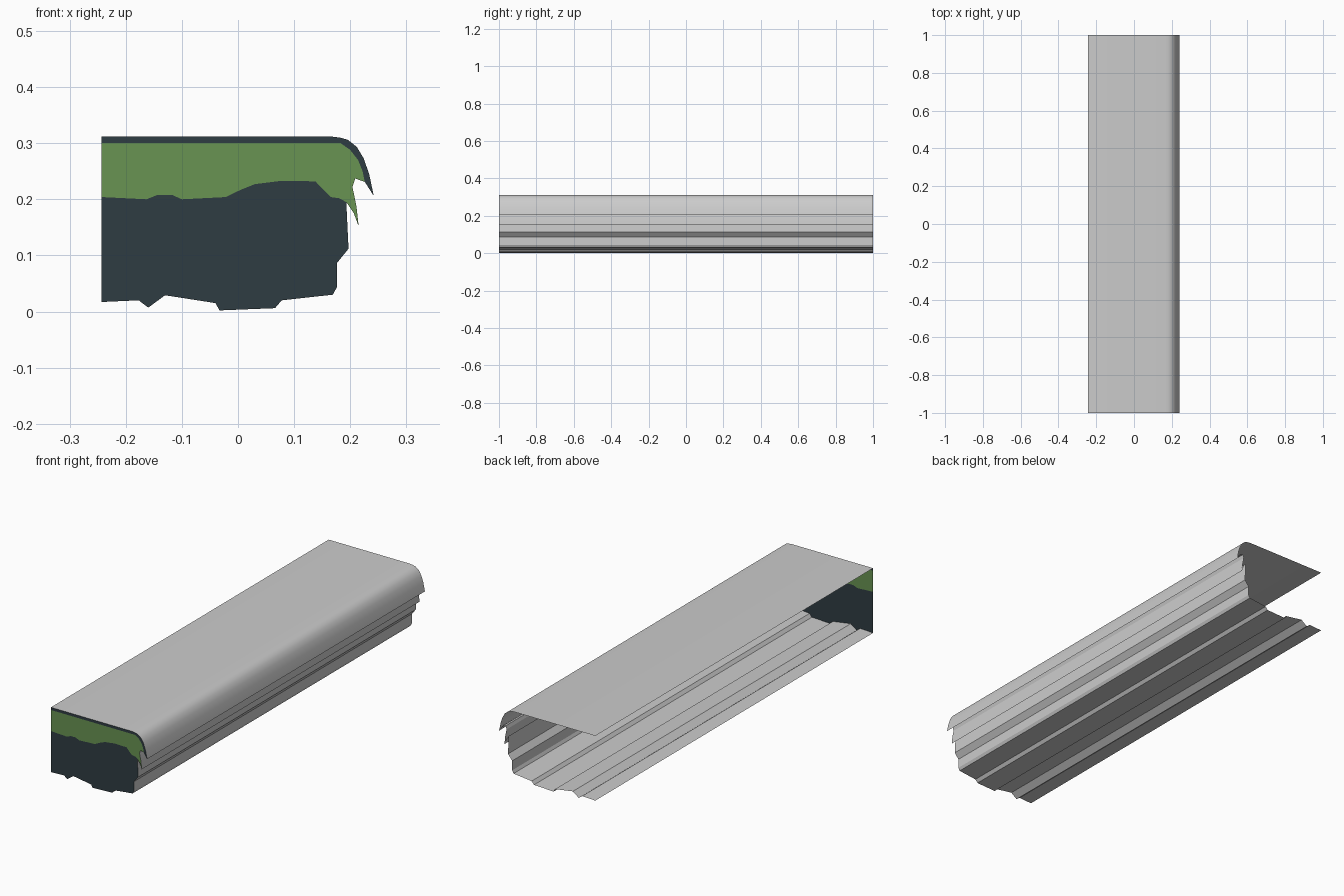
import bpy, bmesh, math

if "Cube" in bpy.data.objects:
    bpy.data.objects.remove(bpy.data.objects["Cube"])

LEFT, FRONT, BACK = -0.243, -1.0, 1.0


def material(name, srgb):
    m = bpy.data.materials.new(name)
    lin = [((c / 255 + 0.055) / 1.055) ** 2.4 for c in srgb]
    m.diffuse_color = (*lin, 1)
    m.use_nodes = True
    m.node_tree.nodes["Principled BSDF"].inputs["Base Color"].default_value = m.diffuse_color
    return m


grey = material("plain grey", (204, 204, 204))
green = material("grass green", (104, 147, 82))
dark = material("dark earth", (47, 60, 66))

# Cross-section of the ledge, in (x, z), split where colours meet on the end
top_curve = [(LEFT, 0.312), (0.165, 0.312), (0.182, 0.310), (0.196, 0.306),
             (0.212, 0.293), (0.224, 0.273), (0.234, 0.244), (0.242, 0.206)]
lip = [(0.226, 0.231), (0.209, 0.237), (0.204, 0.222), (0.211, 0.188),
       (0.215, 0.152), (0.206, 0.176), (0.193, 0.195)]
rock = [(0.197, 0.112), (0.176, 0.086), (0.176, 0.043), (0.169, 0.030),
        (0.078, 0.020), (0.066, 0.006), (-0.033, 0.002), (-0.040, 0.015),
        (-0.130, 0.029), (-0.160, 0.007), (-0.177, 0.020), (LEFT, 0.017)]
# Colour boundaries painted on the end face
band_edge = [(LEFT, 0.300), (0.183, 0.300), (0.200, 0.288),
             (0.214, 0.270), (0.222, 0.250)]
grass_edge = [(0.180, 0.202), (0.165, 0.204), (0.150, 0.219), (0.138, 0.232),
              (0.078, 0.233), (0.030, 0.227), (0.005, 0.217), (-0.022, 0.204),
              (-0.100, 0.200), (-0.118, 0.208), (-0.143, 0.208),
              (-0.163, 0.200), (LEFT, 0.204)]


def new_object(name, bm, mats):
    me = bpy.data.meshes.new(name)
    bm.to_mesh(me)
    bm.free()
    for m in mats:
        me.materials.append(m)
    ob = bpy.data.objects.new(name, me)
    bpy.context.collection.objects.link(ob)
    return ob


# Open shell: the cross-section swept along y (left side and back stay open)
bm = bmesh.new()
rings = [[bm.verts.new((x, y, z)) for x, z in top_curve + lip + rock]
         for y in (FRONT, BACK)]
a, b = rings
for i in range(len(a) - 1):
    bm.faces.new((a[i], a[i + 1], b[i + 1], b[i]))
bm.normal_update()
for f in bm.faces:
    f.normal_flip()
bm.normal_update()
if max(bm.faces, key=lambda f: f.calc_center_median().z).normal.z < 0:
    bmesh.ops.reverse_faces(bm, faces=bm.faces[:])
shell = new_object("ledge_shell", bm, [grey])
bpy.context.view_layer.objects.active = shell
shell.select_set(True)
bpy.ops.object.shade_smooth_by_angle(angle=math.radians(25))

# Front end face: dark top rim, grass layer, rock body
regions = [top_curve + [lip[0]] + band_edge[::-1],
           band_edge + lip + grass_edge,
           [lip[-1]] + rock + grass_edge[::-1]]
bm = bmesh.new()
for pts, idx in zip(regions, (0, 1, 0)):
    f = bm.faces.new([bm.verts.new((x, FRONT, z)) for x, z in pts])
    f.material_index = idx
    f.normal_update()
    if f.normal.y > 0:
        f.normal_flip()
bmesh.ops.triangulate(bm, faces=bm.faces[:])
new_object("front_end_face", bm, [dark, green])
